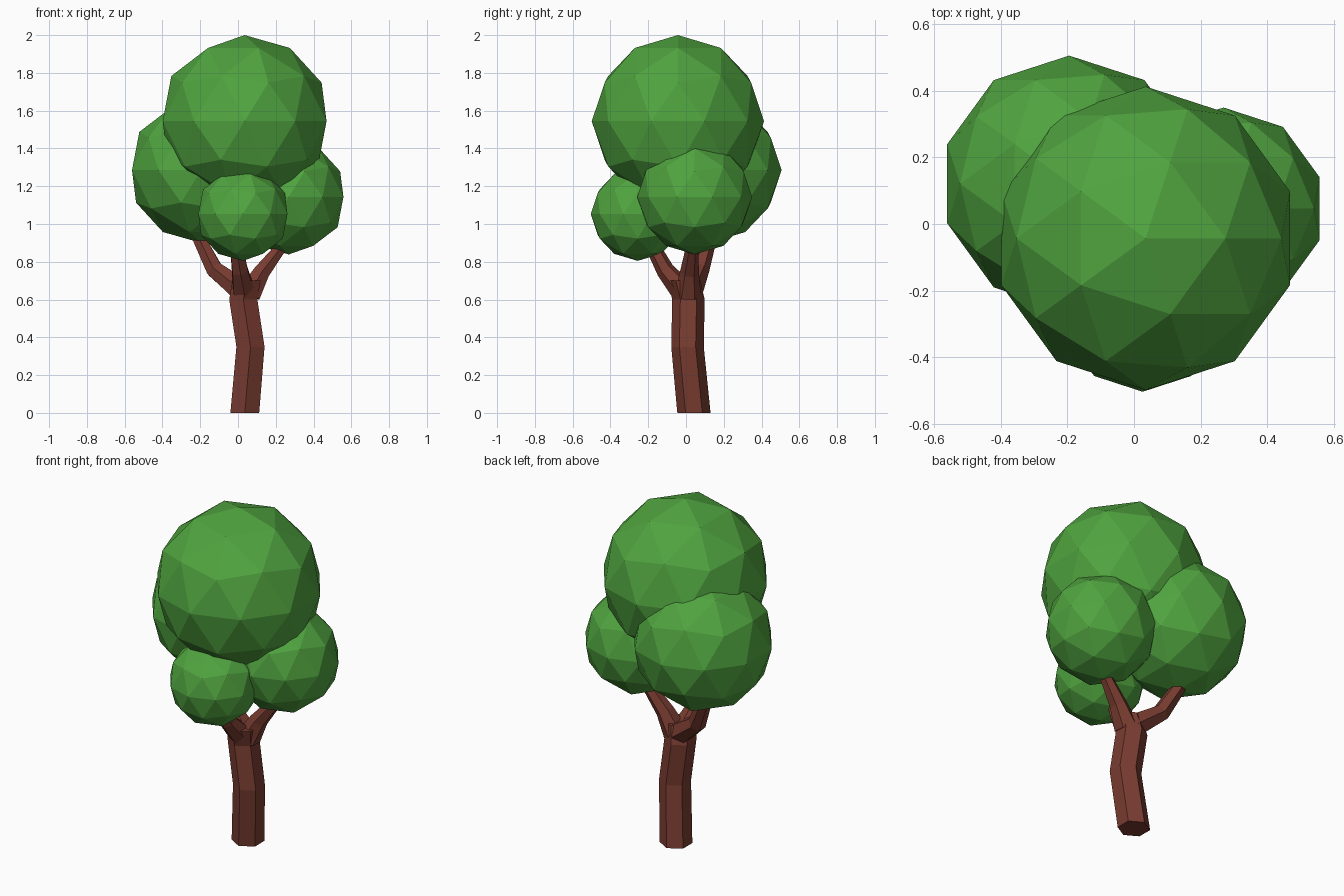
import bpy, bmesh, math
from mathutils import Vector

if "Cube" in bpy.data.objects:
    bpy.data.objects.remove(bpy.data.objects["Cube"])


def material(name, rgb):
    m = bpy.data.materials.new(name)
    m.diffuse_color = (*rgb, 1)
    m.use_nodes = True
    m.node_tree.nodes["Principled BSDF"].inputs["Base Color"].default_value = m.diffuse_color
    return m


bark = material("bark", (0.19, 0.045, 0.03))
leaf = material("leaf", (0.08, 0.37, 0.05))


def limb(name, points, level=False, sides=6):
    """Six-sided tube through (x, y, z, radius) points."""
    bm = bmesh.new()
    path = [Vector(p[:3]) for p in points]
    rings = []
    for i, p in enumerate(path):
        t = path[min(i + 1, len(path) - 1)] - path[max(i - 1, 0)]
        t = Vector((0, 0, 1)) if level else t.normalized()
        u = (Vector((0, 1, 0)) - t * t.y).normalized()
        v = t.cross(u)
        r = points[i][3]
        rings.append([bm.verts.new(p + r * (math.cos(a) * u + math.sin(a) * v))
                      for a in (2 * math.pi * k / sides for k in range(sides))])
    for a, b in zip(rings, rings[1:]):
        for k in range(sides):
            n = (k + 1) % sides
            bm.faces.new((a[k], a[n], b[n], b[k]))
    bm.faces.new(rings[0][::-1])
    bm.faces.new(rings[-1])
    bmesh.ops.recalc_face_normals(bm, faces=bm.faces)
    me = bpy.data.meshes.new(name)
    bm.to_mesh(me)
    bm.free()
    me.materials.append(bark)
    bpy.context.collection.objects.link(bpy.data.objects.new(name, me))


# Trunk with a slight bend
limb("trunk", [(0.036, 0.042, 0, 0.088), (0.066, 0.008, 0.35, 0.086),
               (0.028, 0.013, 0.60, 0.086), (0.045, -0.01, 0.70, 0.086)], level=True)

# Three branches, each ending inside a leaf ball
limb("left_branch", [(0.03, 0.02, 0.64, 0.07), (-0.125, 0.075, 0.76, 0.05),
                     (-0.2, 0.12, 0.91, 0.04), (-0.23, 0.135, 0.98, 0.036)])
limb("right_branch", [(0.06, 0.01, 0.63, 0.07), (0.125, 0.018, 0.745, 0.05),
                      (0.207, 0.03, 0.85, 0.037), (0.26, 0.04, 0.92, 0.034)])
limb("front_branch", [(0.03, -0.02, 0.65, 0.065), (0.01, -0.11, 0.755, 0.048),
                      (-0.005, -0.165, 0.86, 0.04), (-0.01, -0.19, 0.92, 0.036)])

# Leaf balls: name, radius, centre
for name, radius, centre in (
        ("top_foliage", 0.456, (0.035, -0.043, 1.544)),
        ("left_foliage", 0.385, (-0.195, 0.121, 1.285)),
        ("right_foliage", 0.304, (0.269, 0.046, 1.143)),
        ("front_foliage", 0.248, (0.026, -0.256, 1.053))):
    bpy.ops.mesh.primitive_ico_sphere_add(subdivisions=2, radius=radius, location=centre)
    ob = bpy.context.object
    ob.name = name
    ob.data.materials.append(leaf)
